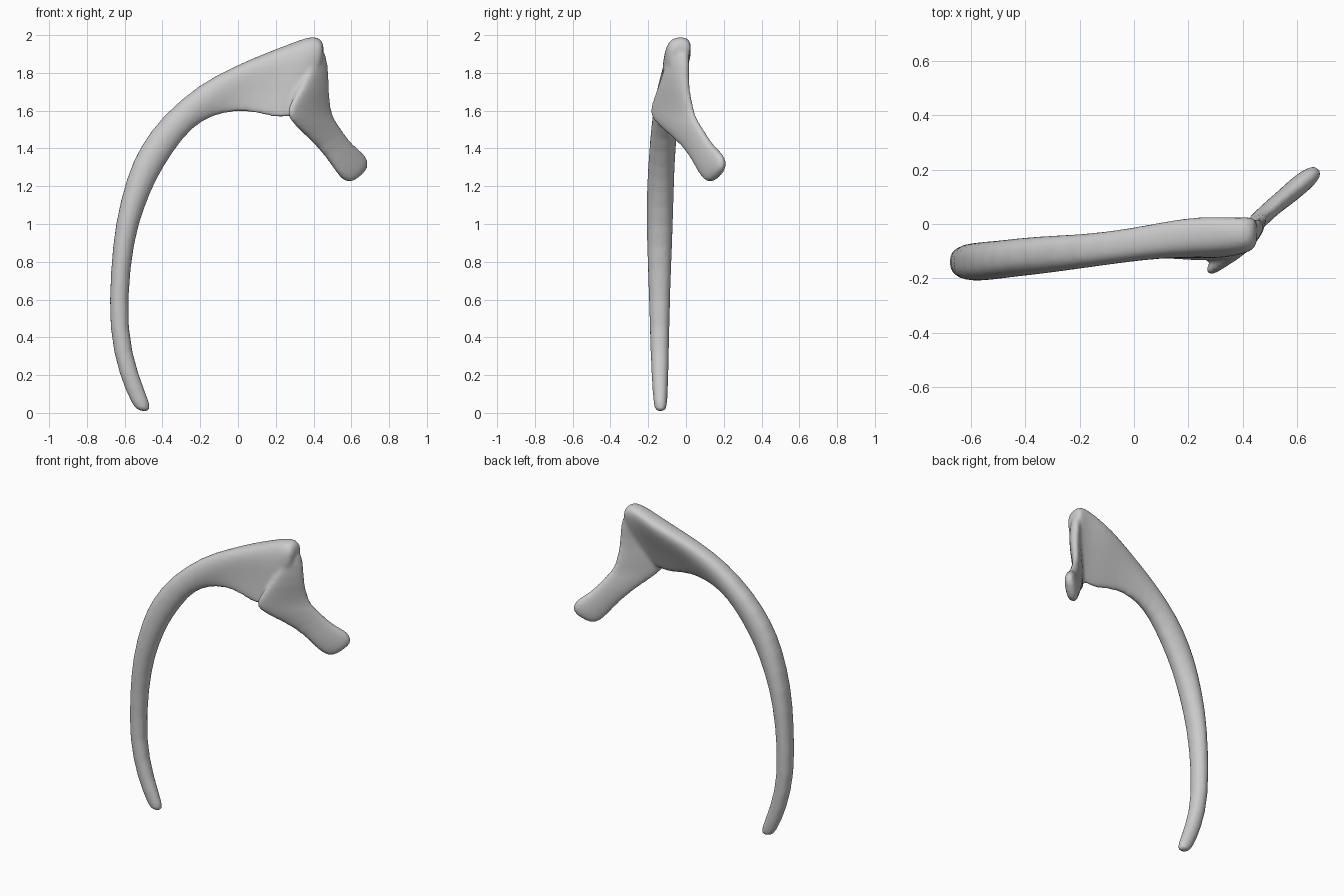
import bpy, bmesh, math
from mathutils import Vector

SIDES = 20


def ring(a, b, normal, wa, wm, wb):
    """Closed section from edge a to edge b, with half widths near a, middle, near b."""
    pts = []
    for i in range(SIDES):
        t = 2 * math.pi * i / SIDES
        u, s = math.cos(t), math.sin(t)
        w = wm + (wa - wb) / 2 * u + ((wa + wb) / 2 - wm) * u * u
        off = math.copysign(abs(s) ** 0.7, s) * w
        pts.append((a + b) / 2 + (a - b) / 2 * u + normal * off)
    return pts


def loft(bm, rings):
    loops = [[bm.verts.new(p) for p in r] for r in rings]
    for p, q in zip(loops, loops[1:]):
        for i in range(SIDES):
            j = (i + 1) % SIDES
            bm.faces.new((p[i], p[j], q[j], q[i]))
    bm.faces.new(loops[0][::-1])
    bm.faces.new(loops[-1])


# Curved shaft: outer x,z / inner x,z / outer y, inner y / half widths
shaft = [
    (-.53, .01, -.475, .005, -.135, -.135, .02, .028, .02),
    (-.56, .04, -.455, .03, -.135, -.135, .03, .036, .03),
    (-.63, .20, -.53, .20, -.138, -.138, .04, .046, .04),
    (-.685, .44, -.59, .44, -.14, -.14, .045, .052, .045),
    (-.675, .75, -.572, .78, -.14, -.14, .055, .062, .05),
    (-.652, 1.0, -.53, 1.0, -.14, -.14, .065, .072, .055),
    (-.59, 1.25, -.46, 1.18, -.135, -.135, .065, .072, .055),
    (-.52, 1.41, -.405, 1.29, -.125, -.13, .065, .07, .055),
    (-.40, 1.575, -.29, 1.465, -.11, -.12, .068, .07, .055),
    (-.20, 1.745, -.19, 1.55, -.095, -.11, .066, .062, .045),
    (-.02, 1.835, -.08, 1.59, -.07, -.105, .08, .055, .035),
    (.14, 1.905, .05, 1.60, -.04, -.11, .10, .05, .028),
    (.26, 1.95, .17, 1.565, -.028, -.12, .115, .05, .025),
    (.37, 1.995, .28, 1.55, -.028, -.13, .105, .05, .025),
    (.43, 1.995, .36, 1.63, -.028, -.09, .10, .05, .025),
    (.465, 1.95, .43, 1.72, -.028, -.05, .085, .045, .025),
]
bm = bmesh.new()
loft(bm, [ring(Vector((ax, ya, az)), Vector((bx, yb, bz)), Vector((0, 1, 0)), wa, wm, wb)
          for ax, az, bx, bz, ya, yb, wa, wm, wb in shaft])

# Slanting neck plate running down to the rounded head: edge a / edge b / half width
neck = [
    ((.40, -.08, 1.93), (.46, .02, 1.93), .035),
    ((.36, -.12, 1.78), (.475, .005, 1.76), .035),
    ((.29, -.17, 1.66), (.48, .025, 1.66), .033),
    ((.255, -.195, 1.585), (.495, .045, 1.58), .03),
    ((.29, -.155, 1.53), (.515, .06, 1.545), .03),
    ((.43, 0, 1.405), (.55, .095, 1.49), .032),
    ((.50, .05, 1.31), (.60, .135, 1.42), .034),
    ((.55, .095, 1.235), (.67, .195, 1.37), .038),
    ((.585, .125, 1.22), (.685, .205, 1.325), .034),
    ((.615, .15, 1.23), (.675, .2, 1.28), .018),
]
n = Vector((.67, -.74, 0))
loft(bm, [ring(Vector(a), Vector(b), n, w, w, w) for a, b, w in neck])
bmesh.ops.recalc_face_normals(bm, faces=bm.faces)

mesh = bpy.data.meshes.new("rib_bone")
bm.to_mesh(mesh)
bm.free()
rib = bpy.data.objects.new("rib_bone", mesh)
bpy.context.collection.objects.link(rib)
bpy.context.view_layer.objects.active = rib
rib.select_set(True)

# Round the lofts, fuse them into one skin and soften the joint
sub = rib.modifiers.new("round", 'SUBSURF')
sub.levels = sub.render_levels = 1
fuse = rib.modifiers.new("fuse", 'REMESH')
fuse.mode = 'VOXEL'
fuse.voxel_size = 0.011
soft = rib.modifiers.new("soften", 'SMOOTH')
soft.factor = 0.5
soft.iterations = 4
for m in ("round", "fuse", "soften"):
    bpy.ops.object.modifier_apply(modifier=m)
bpy.ops.object.shade_smooth()
